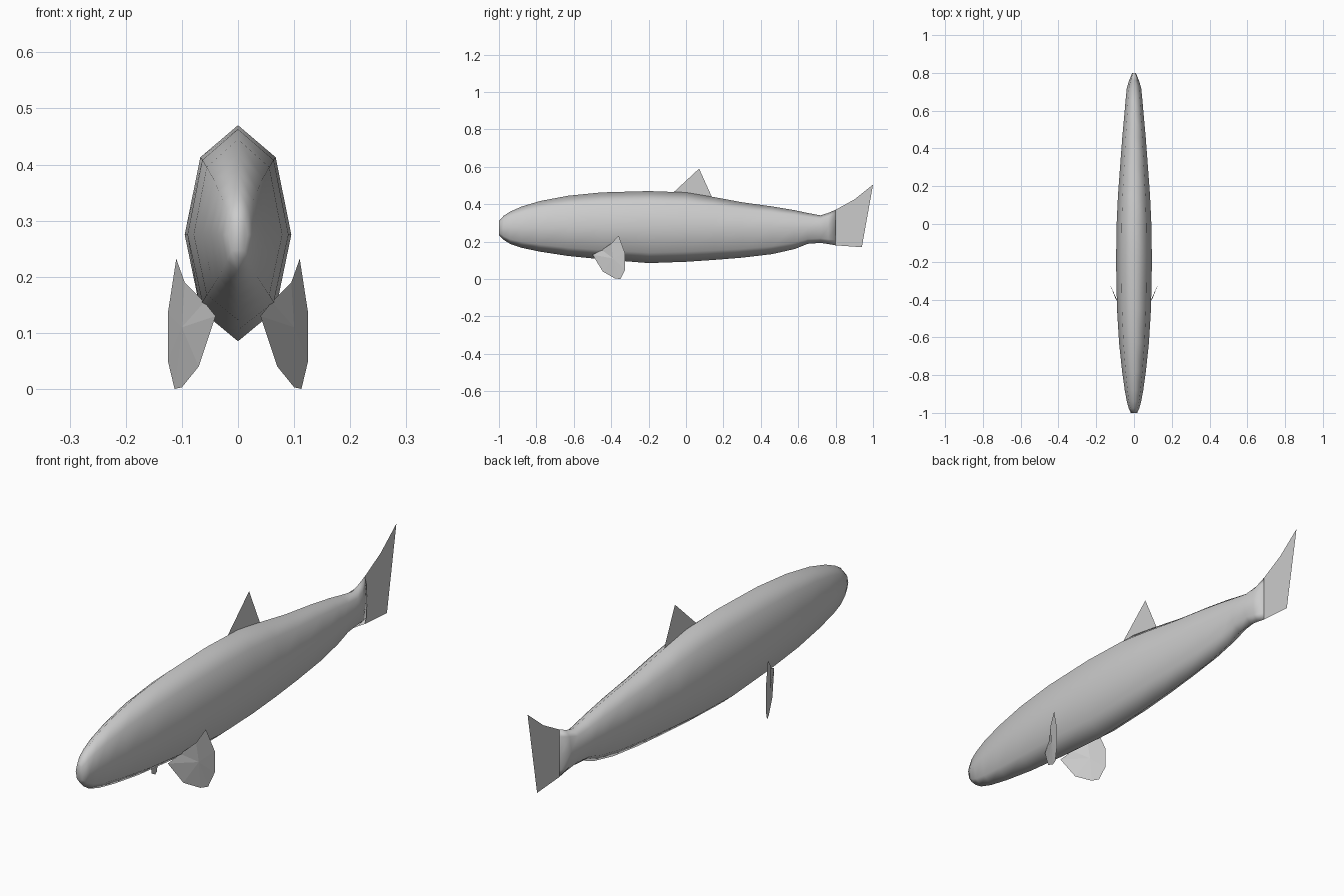
import bpy, bmesh, math

if "Cube" in bpy.data.objects:
    bpy.data.objects.remove(bpy.data.objects["Cube"])

# one flat colour
grey = bpy.data.materials.new("plain_grey")
grey.diffuse_color = (0.6, 0.6, 0.6, 1)
grey.use_nodes = True
grey.node_tree.nodes["Principled BSDF"].inputs["Base Color"].default_value = grey.diffuse_color


def make(name, bm, smooth):
    bmesh.ops.recalc_face_normals(bm, faces=bm.faces)
    mesh = bpy.data.meshes.new(name)
    bm.to_mesh(mesh)
    bm.free()
    mesh.materials.append(grey)
    for p in mesh.polygons:
        p.use_smooth = smooth
    obj = bpy.data.objects.new(name, mesh)
    bpy.context.collection.objects.link(obj)
    return obj


def sheet(name, points, fan=None):
    """Thin fin: a single flat outline, or a fan around a centre point."""
    bm = bmesh.new()
    vs = [bm.verts.new(p) for p in points]
    if fan:
        c = bm.verts.new(fan)
        for i, v in enumerate(vs):
            bm.faces.new((v, vs[(i + 1) % len(vs)], c))
    else:
        bmesh.ops.triangulate(bm, faces=[bm.faces.new(vs)])
    return make(name, bm, False)


# body: eight-sided rings lofted along y  (y, bottom, top, half width)
rings = [
    (-1.0, 0.235, 0.31, 0.017), (-0.975, 0.21, 0.338, 0.028),
    (-0.94, 0.187, 0.36, 0.038), (-0.88, 0.167, 0.387, 0.049),
    (-0.78, 0.146, 0.417, 0.063), (-0.63, 0.123, 0.445, 0.079),
    (-0.45, 0.105, 0.463, 0.09), (-0.2, 0.085, 0.47, 0.095),
    (0.0, 0.092, 0.463, 0.092), (0.15, 0.102, 0.438, 0.085),
    (0.3, 0.114, 0.41, 0.074), (0.46, 0.133, 0.388, 0.062),
    (0.58, 0.16, 0.368, 0.051), (0.65, 0.188, 0.353, 0.045),
    (0.72, 0.193, 0.34, 0.038), (0.76, 0.187, 0.353, 0.026),
    (0.8, 0.18, 0.37, 0.01),
]
bm = bmesh.new()
loops = []
for y, lo, hi, w in rings:
    mid = 0.275
    loop = []
    for k in range(8):
        a = k * math.pi / 4
        s = math.sin(a)
        z = mid + s * ((hi - mid) if s > 0 else (mid - lo))
        loop.append(bm.verts.new((w * math.cos(a), y, z)))
    loops.append(loop)
for a, b in zip(loops, loops[1:]):
    for k in range(8):
        j = (k + 1) % 8
        bm.faces.new((a[k], a[j], b[j], b[k]))
bm.faces.new(loops[0])
bm.faces.new(loops[-1])
make("body", bm, True)

# upright fins on the centre line (y, z)
dorsal = [(-0.07, 0.46), (0.07, 0.59), (0.14, 0.435), (0.03, 0.43)]
tail = [(0.8, 0.18), (0.8, 0.37), (0.9, 0.425), (1.0, 0.505),
        (0.95, 0.36), (0.94, 0.17)]
sheet("dorsal_fin", [(0, y, z) for y, z in dorsal])
sheet("tail_fin", [(0, y, z) for y, z in tail])

# mirrored side fins, sweeping back and outward (x, y, z)
side = [(0.04, -0.5, 0.13), (0.06, -0.45, 0.155), (0.095, -0.4, 0.19),
        (0.11, -0.36, 0.232), (0.125, -0.325, 0.135), (0.125, -0.325, 0.05),
        (0.113, -0.35, 0.0), (0.1, -0.38, 0.003), (0.07, -0.445, 0.04)]
for label, sx in (("left", -1), ("right", 1)):
    sheet(label + "_side_fin", [(sx * x, y, z) for x, y, z in side],
          (sx * 0.1, -0.39, 0.11))
